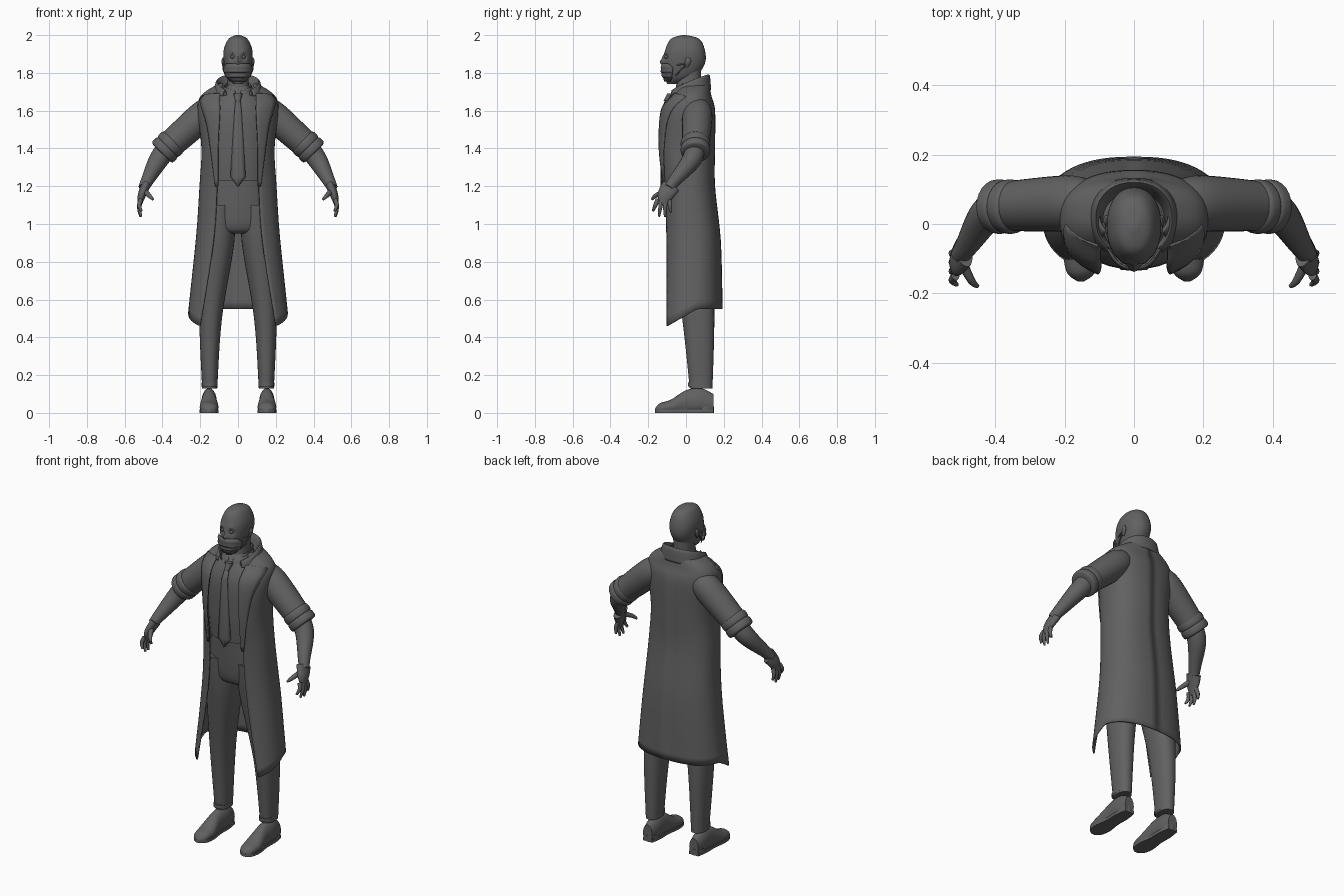
import bpy, bmesh
from math import acos, copysign, cos, exp, pi, radians, sin, tau
from mathutils import Vector

if "Cube" in bpy.data.objects:
    bpy.data.objects.remove(bpy.data.objects["Cube"])

colour = (.12, .12, .12, 1)
grey = bpy.data.materials.new("dark grey")
grey.use_nodes = True
grey.diffuse_color = colour
grey.node_tree.nodes["Principled BSDF"].inputs["Base Color"].default_value = colour


def spline(rows, steps=6):
    """Smooth curve through tuples of any length."""
    first, last = Vector(rows[0]), Vector(rows[-1])
    points = [first] + [Vector(row) for row in rows] + [last]
    result = []
    for before, start, end, after in zip(points, points[1:], points[2:], points[3:]):
        leave, arrive = (end - before) / 2, (after - start) / 2
        for step in range(steps):
            t = step / steps
            blend = t * t * (3 - 2 * t)
            result.append(start.lerp(end, blend) + leave * t * (1 - t) ** 2 - arrive * t * t * (1 - t))
    return result + [last]


def at_height(rows, z):
    """Interpolated row at height z, from rows sorted downwards."""
    for upper, lower in zip(rows, rows[1:]):
        if upper[0] >= z >= lower[0]:
            return upper.lerp(lower, (upper[0] - z) / (upper[0] - lower[0]))
    return rows[-1]


def skin(name, rings, closed=True, mirror=False, thick=None):
    """Join equal rows of points into one smooth object."""
    mesh = bpy.data.meshes.new(name)
    bm = bmesh.new()
    loops = [[bm.verts.new(point) for point in ring] for ring in rings]
    for upper, lower in zip(loops, loops[1:]):
        pairs = list(zip(upper, lower))
        following = pairs[1:] + pairs[:1] if closed else pairs[1:]
        for (a, b), (c, d) in zip(pairs, following):
            bm.faces.new((a, b, d, c))
    if closed:
        bm.faces.new(loops[0])
        bm.faces.new(loops[-1])
    bmesh.ops.recalc_face_normals(bm, faces=bm.faces)
    for face in bm.faces:
        face.smooth = True
    bm.to_mesh(mesh)
    bm.free()
    mesh.set_sharp_from_angle(angle=radians(40))
    mesh.materials.append(grey)
    part = bpy.data.objects.new(name, mesh)
    bpy.context.collection.objects.link(part)
    if thick:
        solid = part.modifiers.new("thickness", "SOLIDIFY")
        solid.thickness = thick
        solid.offset = 0
    if mirror:
        part.modifiers.new("mirror", "MIRROR")


def power(value, exponent):
    return copysign(abs(value) ** exponent, value)


def section(row, grow=0, centre=0, sides=32, start=0, sweep=tau):
    """Rounded level section from (z, half width, front y, back y)."""
    z, width, front, back = row
    count = sides if sweep == tau else sides + 1
    angles = [start + sweep * k / sides for k in range(count)]
    middle, depth = (front + back) / 2, (back - front) / 2
    return [Vector((centre + (width + grow) * power(cos(a), .9),
                    middle + (depth + grow) * power(sin(a), .9), z)) for a in angles]


def front_arc(row, half_sweep, **options):
    """Section that leaves a gap at the back."""
    return section(row, start=-pi / 2 - half_sweep, sweep=2 * half_sweep, **options)


def tube(name, path, sides=18, flat=1):
    """Mirrored tube through (x, y, z, radius), widened by flat along y."""
    points = spline(path)
    rings = []
    for k, point in enumerate(points):
        ahead, behind = points[min(k + 1, len(points) - 1)], points[max(k - 1, 0)]
        along = (ahead - behind).to_3d().normalized()
        across = along.cross(Vector((0, 1, 0))).normalized()
        side = across.cross(along) * flat
        turns = [tau * k / sides for k in range(sides)]
        rings.append([point.to_3d() + (across * cos(a) + side * sin(a)) * point[3] for a in turns])
    skin(name, rings, mirror=True)


# Open coat: z, half width, front edge y, back y, front edge x
coat = spline([(1.74, .1, -.02, .12, .08), (1.68, .19, -.06, .13, .1), (1.6, .21, -.12, .15, .1),
               (1.4, .19, -.13, .15, .11), (1.2, .2, -.11, .15, .11), (.9, .22, -.1, .18, .13),
               (.46, .26, -.1, .19, .2)])
roundness = .83


def coat_point(row, turn=0, x=None):
    """Point on the coat, by turn from front edge to back or by x on the front."""
    z, width, front, back, edge_x = row
    edge = acos((edge_x / width) ** (1 / roundness))
    depth = (back - front) / (1 + sin(edge) ** roundness)
    if x is None:
        angle = turn * (pi / 2 + edge) - edge
    else:
        angle = -acos(min(1, x / width) ** (1 / roundness))
    y = back - depth + depth * power(sin(angle), roundness)
    # The hem rises from front to back
    rise = max(0, 1 - z) / 6 * max(0, min(1, (y - front) / .16))
    return Vector((width * power(cos(angle), roundness), y, z + rise))


skin("long_coat", [[coat_point(row, turn=k / 24) for k in range(25)] for row in coat],
     closed=False, mirror=True, thick=.008)

# Notched lapels laid on the coat front: z, outer x
rings = []
for z, outer in spline([(1.69, .13), (1.66, .2), (1.5, .16), (1.2, .12)]):
    row = at_height(coat, z)
    inner = row[4] - .005
    rings.append([coat_point(row, x=inner + (outer - inner) * k / 5) - Vector((0, .009, 0)) for k in range(6)])
skin("lapel", rings, closed=False, mirror=True, thick=.008)


def collar(name, layers, half_sweep, thick):
    """Collar of rings (half width, front y, back y, front z, back z), open in front."""
    rings = []
    for width, front, back, front_z, back_z in spline(layers):
        ring = section((0, width, front, back), start=pi / 2 - half_sweep, sweep=2 * half_sweep)
        for point in ring:
            point.z = front_z + (back_z - front_z) * max(0, (point.y - front) / (back - front)) ** .7
        rings.append(ring)
    skin(name, rings, closed=False, thick=thick)


collar("coat_collar", [(.09, -.08, .09, 1.65, 1.7), (.11, -.09, .12, 1.69, 1.79),
                       (.13, -.1, .13, 1.67, 1.71)], pi * .8, .006)
collar("shirt_collar", [(.06, -.06, .09, 1.69, 1.73), (.07, -.07, .09, 1.7, 1.75),
                        (.08, -.09, .09, 1.66, 1.71)], pi * .95, .004)

# Sleeves, rolled cuffs and forearms
tube("sleeve", [(.12, .06, 1.62, .06), (.19, .06, 1.57, .08), (.39, .05, 1.39, .07)], sides=24)
for name, x in (("upper_cuff", .34), ("lower_cuff", .37)):
    tube(name, [(x + shift, .05, 1.78 - x - shift, radius)
                for shift, radius in ((0, .07), (.01, .078), (.03, .076), (.035, .06))], sides=24)
tube("forearm", [(.36, .05, 1.42, .055), (.42, .03, 1.34, .052), (.48, -.06, 1.23, .034),
                 (.5, -.09, 1.19, .028)])

# Hands, with the fingers fanned by rule
tube("palm", [(.49, -.08, 1.2, .025), (.51, -.11, 1.15, .021), (.52, -.12, 1.1, .01)], flat=2)
for k, name in enumerate(("index_finger", "middle_finger", "ring_finger", "little_finger")):
    base, tip = k * .02 - .15, k * .032 - .175
    tip_z = 1.035 + .013 * (k - 1.6) ** 2
    tube(name, [(.514, base, 1.13, .012), (.523, (base + tip) / 2, (1.13 + tip_z) / 2, .011),
                (.51 + k * .003, tip, tip_z, .006)], sides=10)
tube("thumb", [(.5, -.1, 1.18, .016), (.47, -.16, 1.15, .012), (.45, -.18, 1.13, .006)], sides=10)

# Waistcoat and trousers: z, half width, front y, back y
vest = spline([(1.73, .06, -.05, .08), (1.6, .16, -.12, .13), (1.4, .17, -.13, .13), (1.23, .16, -.12, .13)])
skin("waistcoat", [section(row) for row in vest])
skin("trouser_seat", [section(row) for row in spline([(1.26, .16, -.11, .12), (1, .17, -.09, .13),
                                                     (.95, .12, -.05, .1)])])
leg = spline([(1.1, .08, -.1, .13, .1), (.9, .09, -.08, .14, .11), (.5, .06, -.02, .15, .145),
              (.13, .04, .02, .14, .15)])
skin("trouser_leg", [section(row[:4], centre=row[4]) for row in leg], mirror=True)
skin("trouser_hem", [section((z, .042, .01, .14), centre=.15) for z in (.16, .14)], mirror=True)

# Shoes: y, half width, height
shoe = spline([(.145, .03, .1), (.08, .04, .13), (0, .04, .12), (-.08, .05, .07), (-.14, .04, .05),
               (-.165, .01, .02)])
turns = [tau * k / 20 for k in range(20)]
skin("shoe", [[(.153 + width * cos(a), y, max(.01, height * (.45 + .55 * sin(a)))) for a in turns]
              for y, width, height in shoe], mirror=True)
skin("sole", [[(.153 + side * width, y, z) for side, z in ((-1, 0), (1, 0), (1, .018), (-1, .018))]
              for y, width, height in shoe], mirror=True)
skin("heel", [section((z, .037, .06, .147), centre=.153) for z in (0, .035)], mirror=True)

# Tie on the waistcoat front: z, half width
skin("tie", [[(side * width, at_height(vest, max(z, 1.25))[2] - .01 + abs(side) * .004, z)
              for side in (-1, -.5, 0, .5, 1)]
             for z, width in ((1.66, .012), (1.6, .018), (1.25, .04), (1.2, .002))],
     closed=False, thick=.008)
skin("tie_knot", [section(row, sides=12) for row in ((1.69, .024, -.1, -.06), (1.65, .014, -.12, -.07))])

# Neck and head: z, half width, front y, back y
skin("neck", [section(row) for row in spline([(1.85, .055, -.03, .08), (1.75, .056, -.05, .08),
                                             (1.62, .07, -.06, .09)])])
head = spline([(2, .01, -.02, 0), (1.98, .05, -.08, .07), (1.92, .076, -.11, .1), (1.85, .074, -.12, .1),
               (1.78, .056, -.11, .05), (1.74, .02, -.1, -.04)])
eye_x, eye_z = .03, 1.885


def bump(point, x, z, size):
    return exp(-((abs(point.x) - x) ** 2 + (point.z - z) ** 2) / size ** 2)


def sculpt(point):
    """Sink the eye sockets, raise the brow, nose bridge and nose tip."""
    if point.y < -.03:
        point.y += .016 * bump(point, eye_x, eye_z, .014)
        point.y -= .007 * bump(point, eye_x, eye_z + .023, .014)
        point.y -= .007 * bump(point, 0, eye_z, .012) + .02 * bump(point, 0, eye_z - .027, .016)
    return point


skin("head", [[sculpt(point) for point in section(row, sides=56)] for row in head])
eyeball = []
for k in range(1, 8):
    radius = .01 * sin(pi * k / 8)
    eyeball.append(section((eye_z + .01 * cos(pi * k / 8), radius, -.104 - radius, radius - .104),
                           centre=eye_x, sides=12))
skin("eye", eyeball, mirror=True)
tube("ear", [(.077, .01, 1.88, .004), (.08, .01, 1.86, .008), (.074, 0, 1.825, .003)], flat=2)

# Pleated face mask following the jaw, held by straps
pleats = 4
top, bottom = 1.85, 1.755
rings = []
for k in range(2 * pleats):
    z = top + (bottom - top) * (k // 2 + k % 2 * .8) / (pleats - .2)
    bulge = .006 + .008 * sin(pi * k / (2 * pleats - 1)) + .004 * (k % 2)
    rings.append(front_arc(at_height(head, z), pi * (.36 if k else .25), grow=bulge))
skin("face_mask", rings, closed=False, thick=.004)
for name, z in (("upper_strap", 1.84), ("lower_strap", 1.785)):
    tube(name, [(.064, -.055, z, .004), (.077, -.025, (z + top) / 2, .004), (.08, .01, top, .004)], sides=8)
